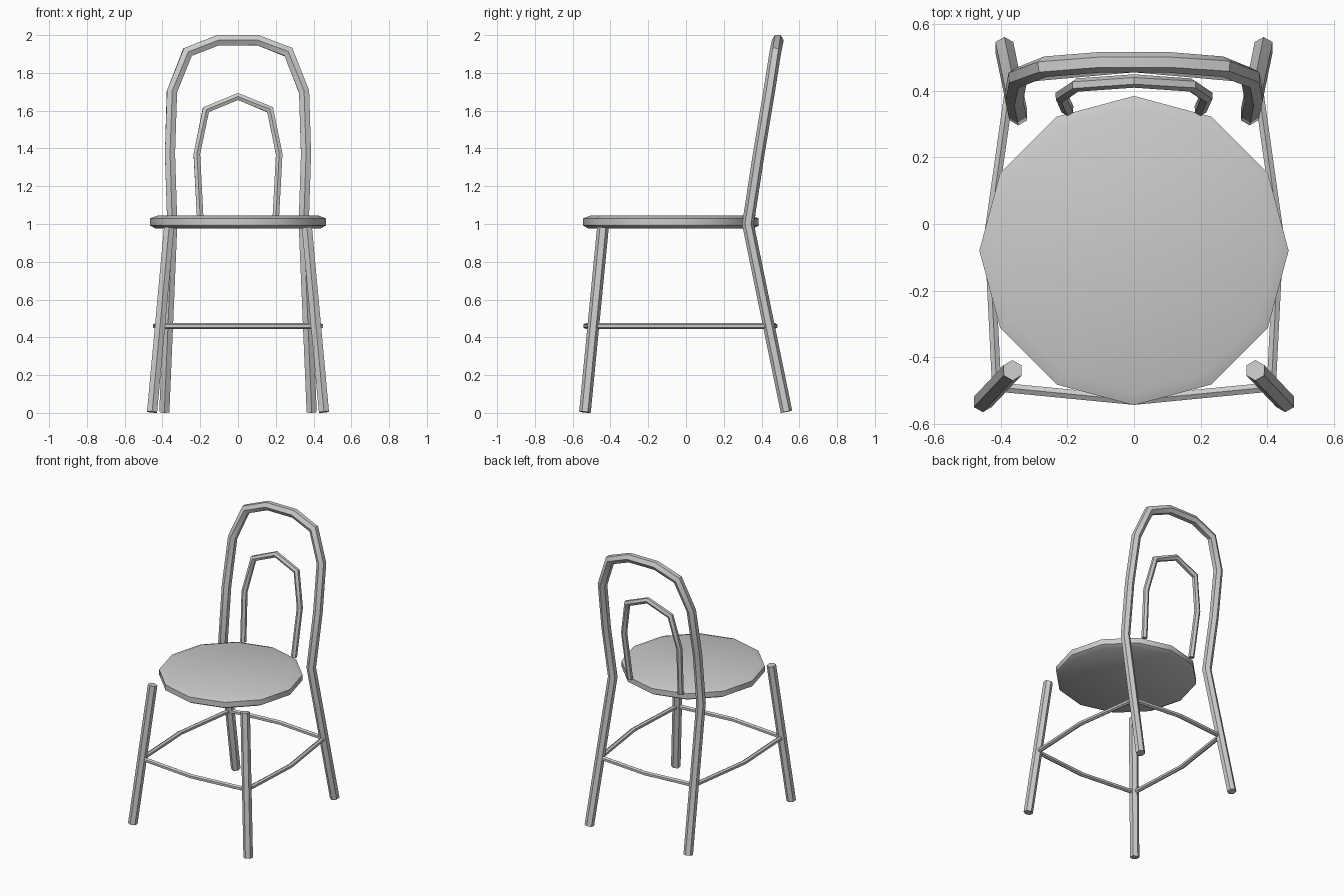
import bpy, bmesh, math
from mathutils import Vector

cube = bpy.data.objects.get("Cube")
if cube:
    bpy.data.objects.remove(cube, do_unlink=True)

GREY = (0.6, 0.6, 0.6, 1)
mat = bpy.data.materials.new("soft grey")
mat.use_nodes = True
mat.diffuse_color = GREY
mat.node_tree.nodes["Principled BSDF"].inputs["Base Color"].default_value = GREY


def finish(bm, name):
    bmesh.ops.recalc_face_normals(bm, faces=bm.faces)
    mesh = bpy.data.meshes.new(name)
    bm.to_mesh(mesh)
    bm.free()
    mesh.materials.append(mat)
    obj = bpy.data.objects.new(name, mesh)
    bpy.context.collection.objects.link(obj)
    bpy.ops.object.select_all(action='DESELECT')
    obj.select_set(True)
    bpy.context.view_layer.objects.active = obj
    bpy.ops.object.shade_smooth_by_angle(angle=math.radians(35))
    return obj


def tube(name, path, radius, ref=(0, 1, 0), sides=6):
    """Capped six-sided tube with mitred bends; a corner faces the ref axis."""
    pts = [Vector(p) for p in path]
    bm = bmesh.new()
    rings = []
    for i, p in enumerate(pts):
        d_in = (p - pts[i - 1]).normalized() if i else (pts[1] - p).normalized()
        d_out = (pts[i + 1] - p).normalized() if i < len(pts) - 1 else d_in
        plane = (d_in + d_out).normalized()
        u = Vector(ref)
        u = (u - d_in * u.dot(d_in)).normalized()
        v = d_in.cross(u)
        ring = []
        for k in range(sides):
            a = math.tau * k / sides
            off = (u * math.cos(a) + v * math.sin(a)) * radius
            off -= d_in * (off.dot(plane) / d_in.dot(plane))  # slide to mitre
            ring.append(bm.verts.new(p + off))
        rings.append(ring)
    for a, b in zip(rings, rings[1:]):
        for k in range(sides):
            n = (k + 1) % sides
            bm.faces.new((a[k], a[n], b[n], b[k]))
    bm.faces.new(rings[0][::-1])
    bm.faces.new(rings[-1])
    return finish(bm, name)


def mirrored(half):
    """Complete a path that runs from the left side to the middle."""
    return half + [(-x, y, z) for x, y, z in reversed(half) if x > 0]


# Seat: twelve-sided disc with softened rims
bm = bmesh.new()
rings = []
for r, z in [(0.435, 0.975), (0.465, 0.992), (0.465, 1.03), (0.425, 1.045)]:
    rings.append([bm.verts.new((r * math.sin(math.tau * k / 12),
                                r * math.cos(math.tau * k / 12) - 0.08, z))
                  for k in range(12)])
for a, b in zip(rings, rings[1:]):
    for k in range(12):
        n = (k + 1) % 12
        bm.faces.new((a[k], a[n], b[n], b[k]))
bm.faces.new(rings[0])
bm.faces.new(rings[-1])
finish(bm, "seat")

# Back legs and outer back hoop in one bent piece
tube("back_frame", mirrored([
    (0.39, 0.532, 0.006), (0.348, 0.328, 1.0), (0.36, 0.385, 1.37),
    (0.35, 0.44, 1.7), (0.267, 0.473, 1.91), (0.105, 0.486, 1.973)]), 0.031)

# Inner back hoop
tube("inner_hoop", mirrored([
    (0.2, 0.345, 1.03), (0.218, 0.385, 1.37),
    (0.17, 0.418, 1.605), (0, 0.43, 1.675)]), 0.02)

# Front legs
for side, name in ((1, "left"), (-1, "right")):
    tube("front_leg_" + name,
         [(side * 0.455, -0.535, 0.004), (side * 0.365, -0.44, 0.98)], 0.031)

# Bowed stretchers between the legs
H = 0.46
front, back = (0.413, -0.49, H), (0.37, 0.437, H)
UP = (0, 0, 1)
tube("front_stretcher", mirrored([front, (0, -0.53, H)]), 0.016, UP)
tube("back_stretcher", mirrored([back, (0, 0.47, H)]), 0.016, UP)
for side, name in ((1, "left"), (-1, "right")):
    path = [front, (0.436, -0.03, H), back]
    tube("side_stretcher_" + name, [(side * x, y, z) for x, y, z in path], 0.016, UP)
